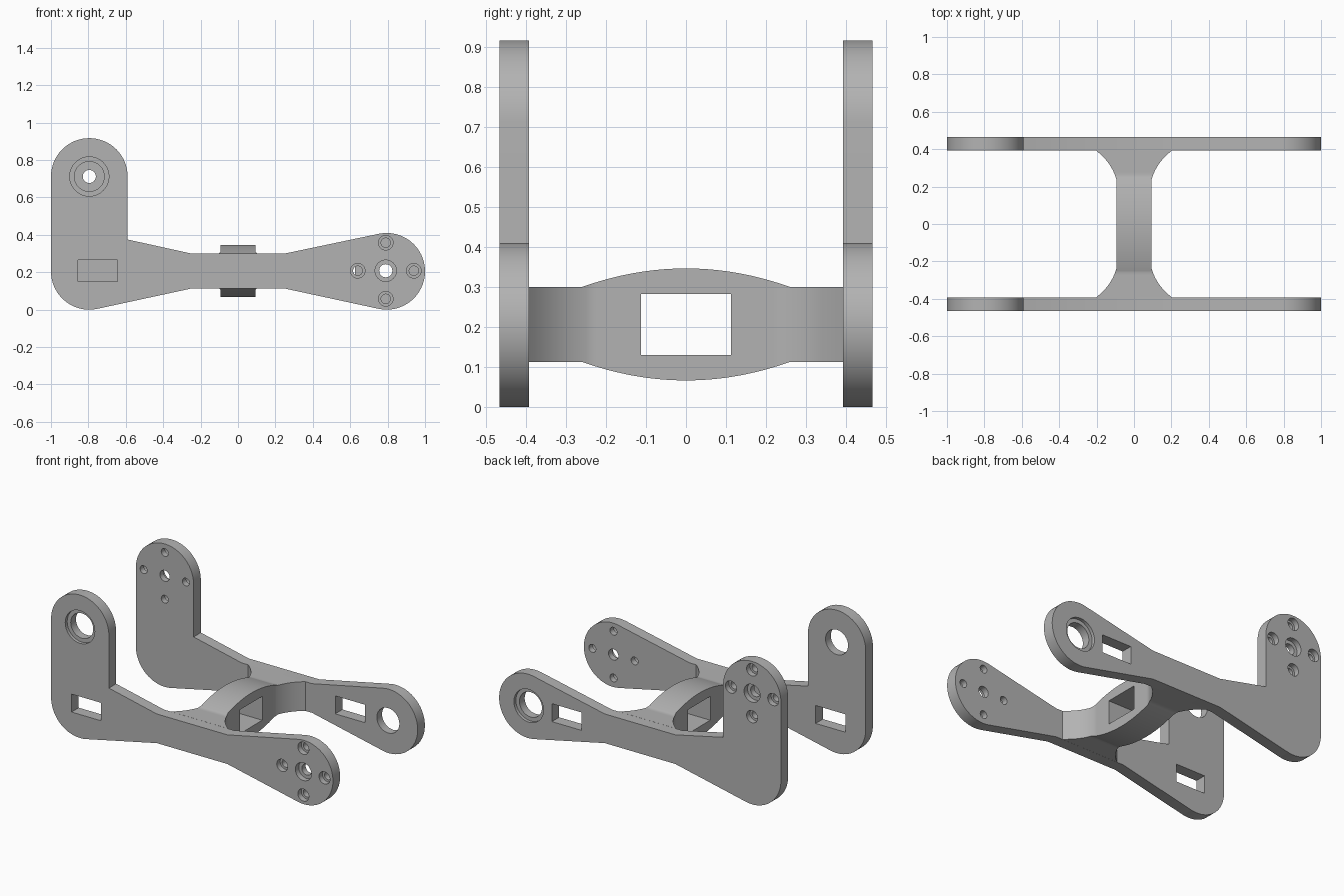
import bpy, bmesh
from math import sin, cos, radians, pi

if "Cube" in bpy.data.objects:
    bpy.data.objects.remove(bpy.data.objects["Cube"])

grey = bpy.data.materials.new("plain grey")
grey.use_nodes = True
colour = (0.45, 0.45, 0.45, 1)
grey.diffuse_color = colour
grey.node_tree.nodes["Principled BSDF"].inputs["Base Color"].default_value = colour

AXIS = 0.205          # height of the bracket's centre line
R = 0.205             # radius of the rounded ends
END = 0.795           # distance of the end centres from the middle
INNER, OUTER = 0.393, 0.466   # faces of the side plates
HIGH = 0.712          # height of the raised pivot


def loft(name, rings):
    """Closed solid through a list of equal-length point rings."""
    bm = bmesh.new()
    loops = [[bm.verts.new(p) for p in ring] for ring in rings]
    n = len(loops[0])
    for a, b in zip(loops, loops[1:]):
        for i in range(n):
            j = (i + 1) % n
            bm.faces.new((a[i], a[j], b[j], b[i]))
    bm.faces.new(loops[0])
    bm.faces.new(loops[-1])
    bmesh.ops.recalc_face_normals(bm, faces=bm.faces)
    mesh = bpy.data.meshes.new(name)
    bm.to_mesh(mesh)
    bm.free()
    obj = bpy.data.objects.new(name, mesh)
    bpy.context.collection.objects.link(obj)
    mesh.materials.append(grey)
    return obj


def prism(name, outline, y0, y1):
    return loft(name, [[(x, y, z) for x, z in outline] for y in (y0, y1)])


def arc(cx, cz, r, start, stop, steps=32):
    angles = [radians(start + (stop - start) * i / steps) for i in range(steps + 1)]
    return [(cx + r * cos(a), cz + r * sin(a)) for a in angles]


def rectangle(cx, cz, w, h):
    return [(cx + sx * w / 2, cz + sz * h / 2)
            for sx, sz in ((-1, -1), (1, -1), (1, 1), (-1, 1))]


def cut(obj, cutter):
    cutter.hide_render = True
    mod = obj.modifiers.new("cut", "BOOLEAN")
    mod.operation, mod.solver, mod.object = "DIFFERENCE", "EXACT", cutter
    bpy.context.view_layer.objects.active = obj
    bpy.ops.object.modifier_apply(modifier=mod.name)
    bpy.data.objects.remove(cutter)


def finish(obj):
    bpy.ops.object.select_all(action="DESELECT")
    obj.select_set(True)
    bpy.context.view_layer.objects.active = obj
    bpy.ops.object.shade_smooth_by_angle(angle=radians(25))


def stepped_hole(obj, side, x, z, bore, recess, depth):
    """Through hole with a wider recess on the outer face."""
    for r, start in ((bore, INNER - 0.05), (recess, OUTER - depth)):
        cut(obj, prism("cutter", arc(x, z, r, 0, 348.75, 31),
                       side * start, side * (OUTER + 0.05)))


def slot(obj, side, x):
    cut(obj, prism("cutter", rectangle(x, AXIS + 0.003, 0.21, 0.115),
                   side * (INNER - 0.05), side * (OUTER + 0.05)))


def mount_holes(obj, side, x, z):
    stepped_hole(obj, side, x, z, 0.035, 0.057, 0.035)
    for i in range(4):
        a = i * pi / 2
        stepped_hole(obj, side, x + 0.15 * cos(a), z + 0.15 * sin(a),
                     0.025, 0.039, 0.035)


# Side plates: L-shaped outline with a narrow waist
outline = (arc(-END, HIGH, R, 180, 0)
           + [(-END + R, 0.375), (-0.25, 0.3), (0.25, 0.3)]
           + arc(END, AXIS, R, 102, -102)
           + [(0.25, 0.113), (-0.25, 0.113)]
           + arc(-END, AXIS, R, 282, 180, 20))

front_plate = prism("front_plate", outline, -OUTER, -INNER)
stepped_hole(front_plate, -1, -END, HIGH, 0.08, 0.105, 0.02)
mount_holes(front_plate, -1, 0.79, AXIS + 0.003)
slot(front_plate, -1, -0.75)
finish(front_plate)

back_plate = prism("back_plate", outline, INNER, OUTER)
stepped_hole(back_plate, 1, 0.79, AXIS + 0.003, 0.08, 0.105, 0.02)
mount_holes(back_plate, 1, -END, HIGH)
slot(back_plate, 1, 0.52)
finish(back_plate)


# Bridge: bulges in height at the middle, flares in width at the plates
def section(y):
    d = abs(y)
    half_h = max(0.0935, 0.14 - 0.0465 * (d / 0.26) ** 2)
    t = max(0, (d - 0.235) / (INNER - 0.235))
    half_w = 0.093 + 0.05 * t + 0.06 * t ** 2.5
    return [(x, y, z) for x, _, z in
            [(p[0], y, p[1]) for p in rectangle(0, 0.207, 2 * half_w, 2 * half_h)]]


half = ([0.02 * i for i in range(1, 12)] + [0.235, 0.25, 0.26]
        + [0.26 + (INNER - 0.26) * i / 9 for i in range(1, 10)])
stations = [-y for y in reversed(half)] + [0] + half
bridge = loft("bridge", [section(y) for y in stations])
window = prism("cutter", rectangle(0, 0.207, 0.4, 0.153), -0.113, 0.113)
cut(bridge, window)
finish(bridge)
